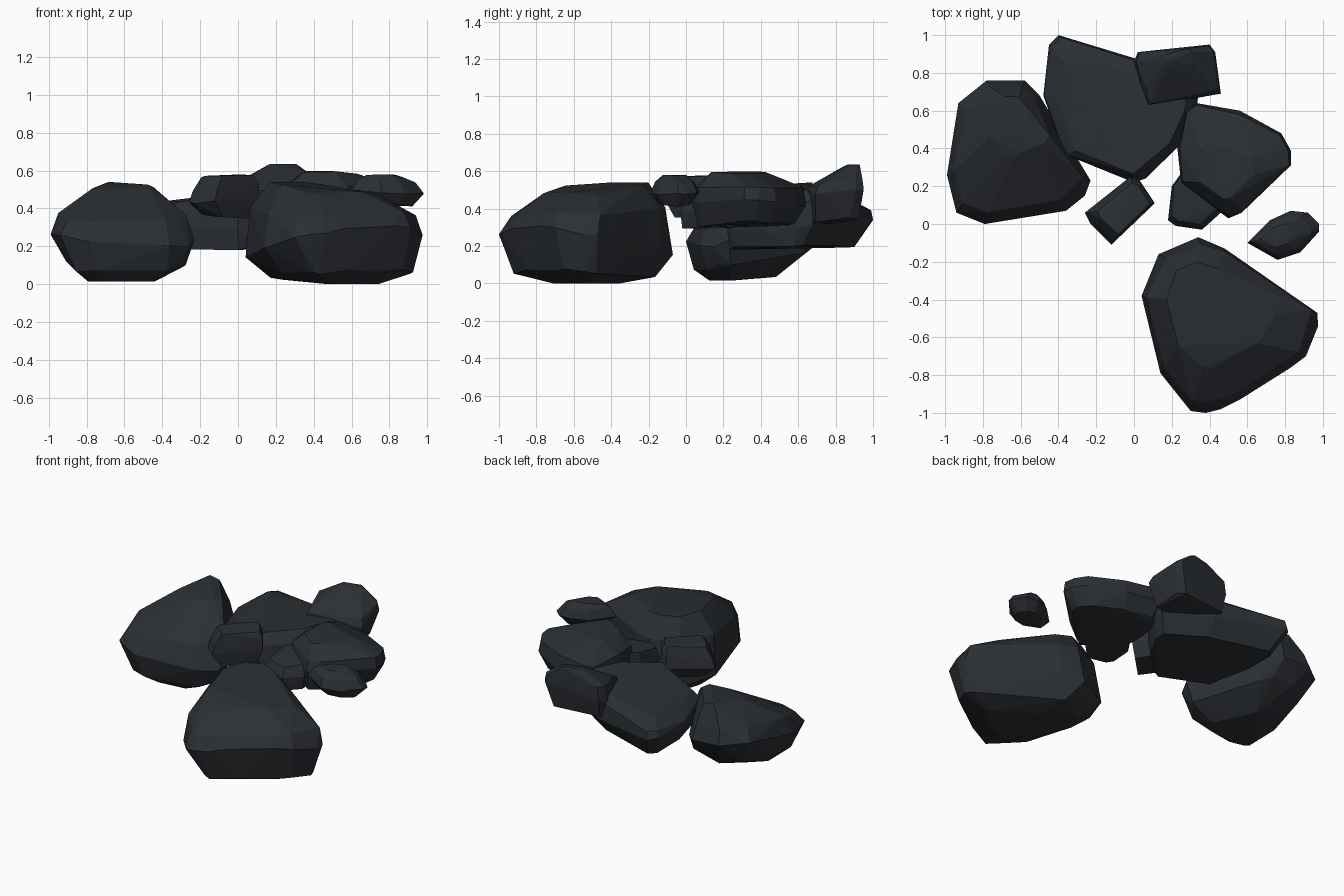
import bpy, bmesh, random

mat = bpy.data.materials.new("dark_slate")
mat.diffuse_color = (0.024, 0.028, 0.034, 1)


def rock(name, outline, lo, hi, levels, seed=1, jitter=0.012):
    """Faceted boulder: hull of tilted, scaled copies of its plan outline.
    Each level is (scale, shift x, shift y, z, tilt x, tilt y)."""
    rnd = random.Random(seed)
    cx = (min(p[0] for p in outline) + max(p[0] for p in outline)) / 2
    cy = (min(p[1] for p in outline) + max(p[1] for p in outline)) / 2
    bm = bmesh.new()
    for s, sx, sy, z, tx, ty in levels:
        j = 0 if s == 1 else jitter
        for x, y in outline:
            dx, dy = (x - cx) * s + sx, (y - cy) * s + sy
            h = z + tx * dx + ty * dy + rnd.uniform(-jitter, jitter) * 1.5
            bm.verts.new((cx + dx + rnd.uniform(-j, j),
                          cy + dy + rnd.uniform(-j, j),
                          min(max(h, lo), hi)))
    bmesh.ops.convex_hull(bm, input=bm.verts)
    loose = [v for v in bm.verts if not v.link_faces]
    bmesh.ops.delete(bm, geom=loose, context='VERTS')
    bmesh.ops.dissolve_limit(bm, angle_limit=0.03, verts=bm.verts, edges=bm.edges)
    bmesh.ops.recalc_face_normals(bm, faces=bm.faces)
    me = bpy.data.meshes.new(name)
    bm.to_mesh(me)
    bm.free()
    me.materials.append(mat)
    ob = bpy.data.objects.new(name, me)
    bpy.context.collection.objects.link(ob)


# large boulder on the left, leaning up toward the back
rock("left_boulder",
     [(-.78, .76), (-.58, .76), (-.50, .68), (-.38, .45), (-.23, .23), (-.26, .15),
      (-.36, .07), (-.62, .03), (-.79, 0), (-.94, .06), (-.99, .26), (-.93, .64)],
     0.015, 0.54,
     [(.46, 0, -.08, .035, 0, .15), (.82, .02, -.02, .125, 0, .18),
      (1, 0, 0, .26, -.07, .1), (.87, 0, .01, .375, 0, .14),
      (.4, 0, .14, .495, .05, .12)], seed=2)

# large boulder at the front right
rock("front_boulder",
     [(.34, -.07), (.48, -.13), (.97, -.47), (.975, -.54), (.91, -.70), (.83, -.76),
      (.56, -.93), (.46, -.98), (.38, -1), (.30, -.99), (.14, -.79), (.04, -.38),
      (.13, -.16)],
     0.0, 0.54,
     [(.4, .03, 0, .01, 0, 0), (.8, .03, 0, .05, .02, 0),
      (1, 0, 0, .22, .13, -.12), (.92, 0, .01, .38, -.03, .04),
      (.62, -.06, .05, .495, -.06, .07)], seed=3, jitter=.016)

# broad slab at the back
rock("back_slab",
     [(-.40, 1), (-.45, .95), (-.48, .68), (-.37, .37), (0, .22), (.06, .24),
      (.24, .42), (.33, .60), (.34, .68), (.06, .86)],
     0.18, 0.54,
     [(.85, .02, -.04, .195, 0, .02), (1, 0, 0, .31, -.03, .05),
      (.98, 0, 0, .41, .07, .02), (.82, .01, -.02, .465, .12, 0)], seed=4, jitter=.008)

# block perched on the back edge
rock("back_block",
     [(0, .86), (.02, .91), (.40, .95), (.43, .91), (.46, .69), (.06, .62), (.04, .72)],
     0.30, 0.635,
     [(.85, -.02, -.01, .33, .05, .12), (1, 0, 0, .46, .08, .12),
      (.92, 0, .01, .54, 0, .15), (.3, .01, .09, .62, -.1, .1)], seed=5, jitter=.008)

# thick slab on the right
rock("right_slab",
     [(.33, .64), (.27, .60), (.23, .40), (.25, .21), (.50, .03), (.57, .06), (.83, .31),
      (.83, .39), (.78, .48), (.56, .60)],
     0.28, 0.6,
     [(.85, -.02, -.01, .315, .05, .06), (1, 0, 0, .43, .05, -.02),
      (.95, 0, 0, .51, -.02, -.02), (.5, -.04, -.06, .585, -.05, -.04)],
     seed=6, jitter=.008)

# small stones in the gap
rock("middle_stone",
     [(-.26, .06), (-.02, .25), (.03, .23), (.11, .11), (-.12, -.11), (-.23, 0)],
     0.33, 0.58,
     [(.7, .02, 0, .36, -.1, .05), (1, 0, 0, .44, .05, 0),
      (.93, .01, 0, .51, .12, .05), (.75, .02, .01, .57, 0, .03)], seed=7, jitter=.006)
rock("under_stone",
     [(.25, .27), (.20, .20), (.18, .02), (.22, -.01), (.36, -.03), (.46, .06), (.45, .27)],
     0.28, 0.5,
     [(.9, 0, 0, .30, 0, 0), (1, 0, 0, .38, 0, 0), (.88, 0, .01, .46, 0, .1)],
     seed=8, jitter=.006)

# small flat pebble on the far right
rock("right_pebble",
     [(.60, -.10), (.72, .02), (.83, .07), (.92, .06), (.98, 0), (.98, -.04), (.88, -.15),
      (.76, -.19), (.62, -.11)],
     0.41, 0.58,
     [(.65, .01, 0, .42, -.03, 0), (1, 0, 0, .485, -.05, 0), (.8, -.01, 0, .54, -.07, 0),
      (.5, -.02, 0, .575, -.05, 0)], seed=9, jitter=.005)
